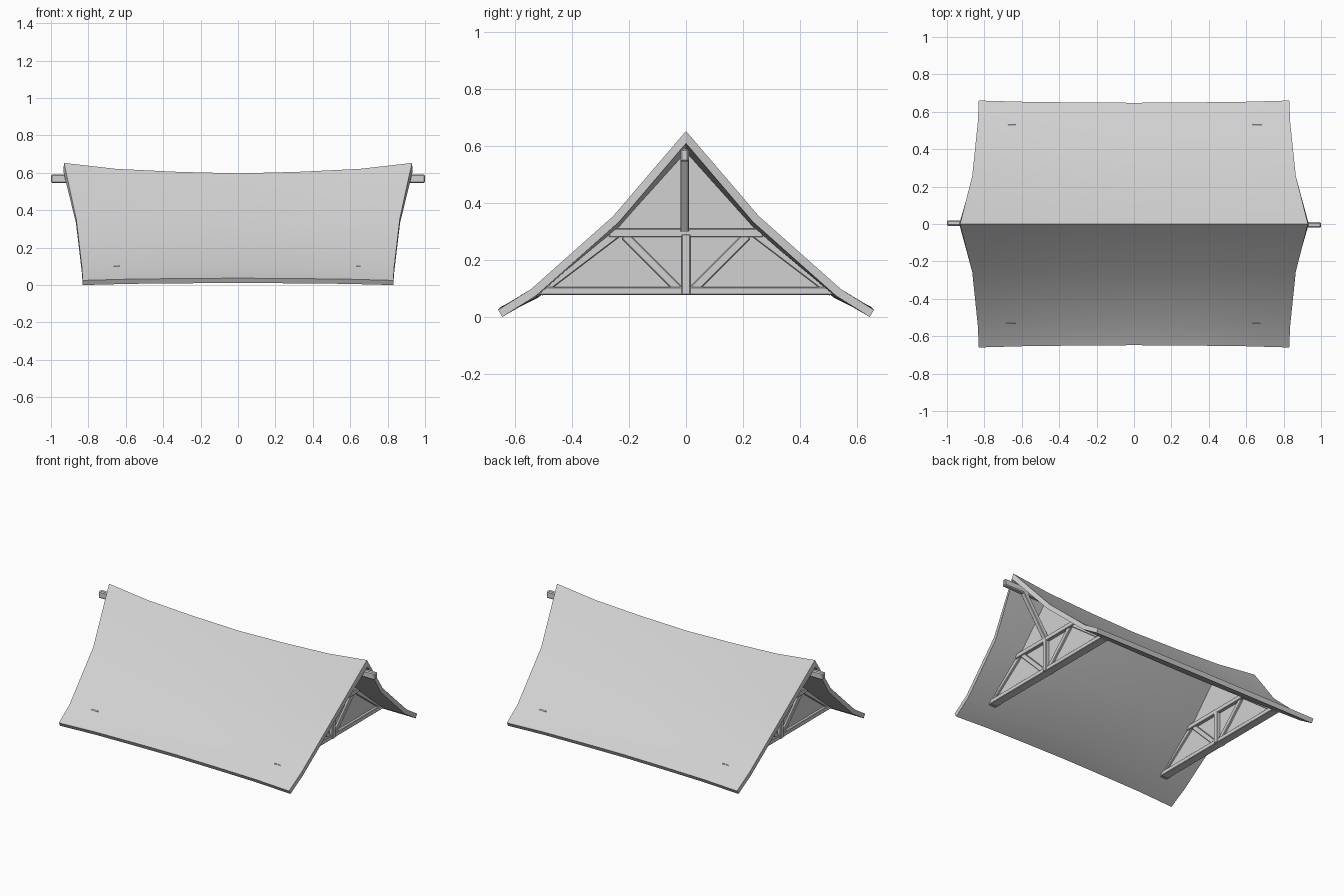
import bpy, bmesh
from mathutils import Vector, Matrix

cube = bpy.data.objects.get("Cube")
if cube:
    bpy.data.objects.remove(cube)

grey = bpy.data.materials.new("plain grey")
grey.use_nodes = True
colour = (0.64, 0.64, 0.64, 1)
grey.diffuse_color = colour
grey.node_tree.nodes["Principled BSDF"].inputs["Base Color"].default_value = colour


def make_object(name, bm):
    bmesh.ops.recalc_face_normals(bm, faces=bm.faces)
    mesh = bpy.data.meshes.new(name)
    bm.to_mesh(mesh)
    bm.free()
    mesh.materials.append(grey)
    obj = bpy.data.objects.new(name, mesh)
    bpy.context.collection.objects.link(obj)
    return obj


def beam(name, start, end, depth, width, depth_axis, bevel=0.003):
    """Squared timber running from start to end."""
    start, end = Vector(start), Vector(end)
    along = (end - start).normalized()
    u = Vector(depth_axis)
    v = along.cross(u)
    frame = Matrix((u * depth, v * width, end - start)).transposed().to_4x4()
    frame.translation = (start + end) / 2
    bm = bmesh.new()
    bmesh.ops.create_cube(bm, size=1, matrix=frame)
    obj = make_object(name, bm)
    mod = obj.modifiers.new("worn edges", "BEVEL")
    mod.width = bevel
    mod.segments = 1
    return obj


# Sagging roof: each row is (y, z, half length, sag in z, pull-in of y)
slope = [(0, 0.653, 0.93, 0.056, 0),
         (0.256, 0.354, 0.865, 0.035, 0.004),
         (0.544, 0.098, 0.835, 0.006, 0.008),
         (0.66, 0.025, 0.83, -0.012, 0.012)]
rows = [(-y, z, h, s, -p) for y, z, h, s, p in slope[:0:-1]] + slope
columns = [(-1, 0), (-0.7, 0.57), (-0.35, 0.85), (0, 1),
           (0.35, 0.85), (0.7, 0.57), (1, 0)]
bm = bmesh.new()
grid = [[bm.verts.new((c * h, y - p * f, z - s * f)) for c, f in columns]
        for y, z, h, s, p in rows]
for low, high in zip(grid, grid[1:]):
    for i in range(len(columns) - 1):
        bm.faces.new((low[i], low[i + 1], high[i + 1], high[i]))
roof = make_object("roof", bm)
if roof.data.polygons[0].normal.z < 0:
    roof.data.flip_normals()
solid = roof.modifiers.new("thickness", "SOLIDIFY")
solid.thickness = 0.029
solid.offset = -1
solid.use_even_offset = True
bpy.context.view_layer.objects.active = roof
roof.select_set(True)
bpy.ops.object.modifier_apply(modifier=solid.name)
bpy.ops.object.shade_smooth_by_angle(angle=0.5)

# Gable ends with timber trusses
X, Y = (1, 0, 0), (0, 1, 0)
for side, sx in (("left", 1), ("right", -1)):
    gx = 0.66 * sx

    # Gable panel
    outline = [(-0.53, 0.08), (0.53, 0.08), (0.25, 0.31), (0, 0.59), (-0.25, 0.31)]
    bm = bmesh.new()
    face = bm.faces.new([bm.verts.new((gx - 0.01, y, z)) for y, z in outline])
    extruded = bmesh.ops.extrude_face_region(bm, geom=[face])
    moved = [g for g in extruded["geom"] if isinstance(g, bmesh.types.BMVert)]
    bmesh.ops.translate(bm, verts=moved, vec=(0.02, 0, 0))
    make_object(side + "_gable_panel", bm)

    # Horizontal ties and centre post
    beam(side + "_lower_chord", (gx, -0.535, 0.091), (gx, 0.535, 0.091), 0.055, 0.028, X)
    beam(side + "_collar_beam", (gx, -0.27, 0.295), (gx, 0.27, 0.295), 0.06, 0.03, X)
    beam(side + "_centre_post", (gx, 0, 0.078), (gx, 0, 0.29), 0.065, 0.032, X)

    # Struts and rafters on both slopes
    for part, sy in (("front", -1), ("back", 1)):
        beam(f"{side}_{part}_strut", (gx, 0.025 * sy, 0.095), (gx, 0.215 * sy, 0.285),
             0.045, 0.03, X)
        beam(f"{side}_{part}_rafter", (gx, 0.515 * sy, 0.086), (gx, 0.24 * sy, 0.295),
             0.045, 0.03, X)

    # Ridge beam end and its sloping brace
    off = -0.005 * sx
    beam(side + "_ridge_beam", (gx, off, 0.568), (sx, off, 0.568), 0.03, 0.045, Y, 0.006)
    beam(side + "_ridge_brace", (gx + 0.01 * sx, off, 0.295), (0.85 * sx, off, 0.565),
         0.03, 0.03, Y)
